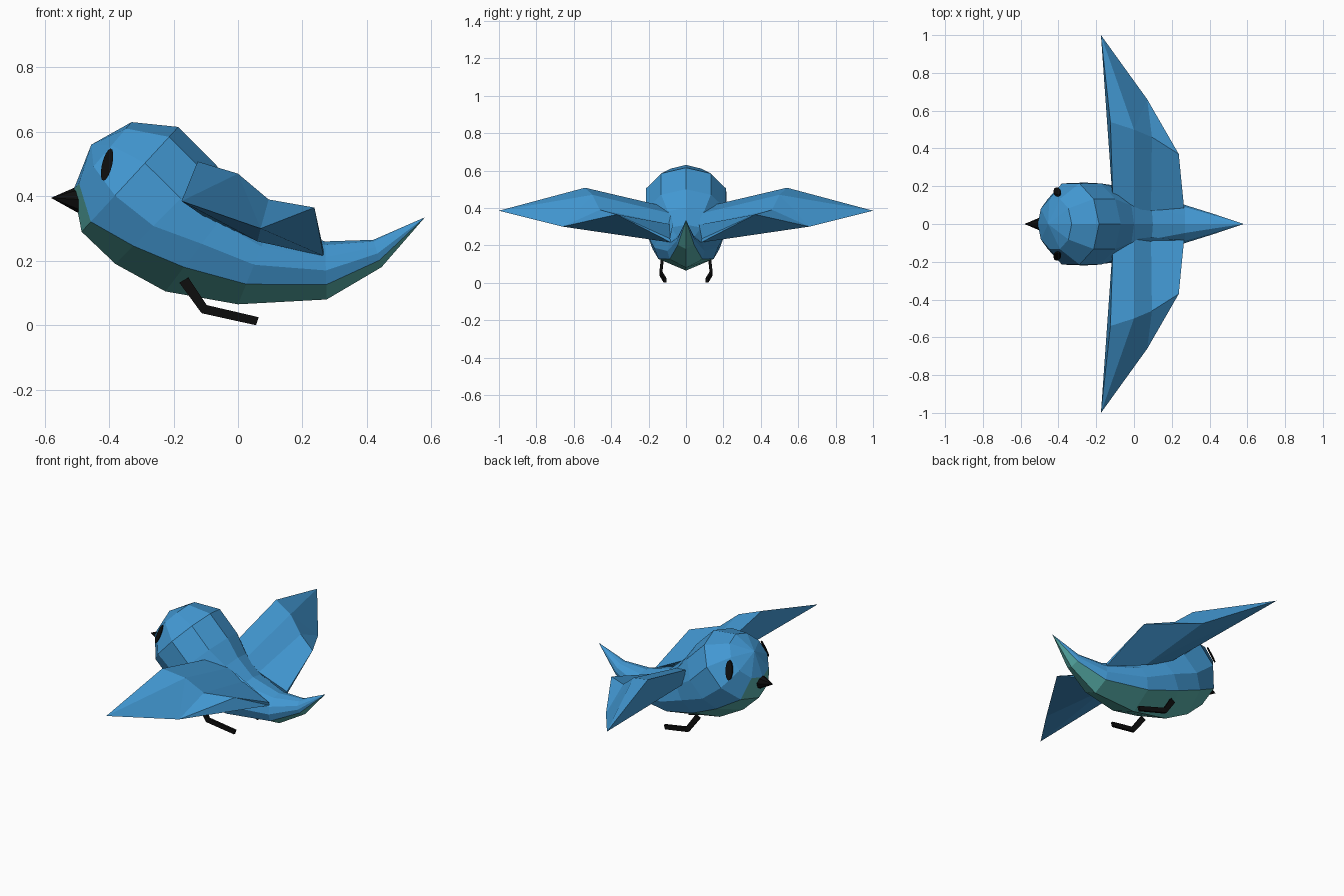
import bpy, bmesh, math
from mathutils import Vector

if "Cube" in bpy.data.objects:
    bpy.data.objects.remove(bpy.data.objects["Cube"])


def material(name, rgb):
    m = bpy.data.materials.new(name)
    m.diffuse_color = (*rgb, 1)
    m.use_nodes = True
    m.node_tree.nodes["Principled BSDF"].inputs["Base Color"].default_value = m.diffuse_color
    return m


BLUE = material("feather_blue", (0.055, 0.315, 0.65))
TEAL = material("belly_teal", (0.10, 0.44, 0.41))
BLACK = material("black", (0.004, 0.004, 0.004))


def finish(name, bm, *mats):
    bmesh.ops.recalc_face_normals(bm, faces=bm.faces)
    me = bpy.data.meshes.new(name)
    bm.to_mesh(me)
    bm.free()
    for m in mats:
        me.materials.append(m)
    ob = bpy.data.objects.new(name, me)
    bpy.context.collection.objects.link(ob)
    return ob


def from_faces(name, verts, faces, mat):
    bm = bmesh.new()
    vs = [bm.verts.new(v) for v in verts]
    for f in faces:
        bm.faces.new([vs[i] for i in f])
    return finish(name, bm, mat)


# Body: tilted ten-sided rings (top point, bottom point, half width, spacing)
ROUND = (0, 0.095, 0.345, 0.655, 0.905, 1)
CHEST = (0, 0.095, 0.345, 0.62, 0.82, 1)
REAR = (0, 0.06, 0.27, 0.5, 0.745, 1)
RINGS = [
    ((-0.33, 0.63), (-0.51, 0.42), 0.14, ROUND),
    ((-0.185, 0.615), (-0.485, 0.29), 0.226, ROUND),
    ((-0.07, 0.50), (-0.38, 0.19), 0.226, CHEST),
    ((0.0, 0.40), (-0.225, 0.105), 0.205, REAR),
    ((0.10, 0.31), (0.0, 0.065), 0.17, REAR),
    ((0.27, 0.26), (0.275, 0.08), 0.10, REAR),
    ((0.42, 0.265), (0.445, 0.18), 0.05, REAR),
]
bm = bmesh.new()
loops = []
for top, bot, w, spacing in RINGS:
    half = []
    for f in spacing:
        x = top[0] + (bot[0] - top[0]) * f
        z = top[1] + (bot[1] - top[1]) * f
        half.append((x, 2 * w * math.sqrt(f * (1 - f)), z))
    pts = half + [(x, -y, z) for x, y, z in half[-2:0:-1]]
    loops.append([bm.verts.new(p) for p in pts])
crown = bm.verts.new((-0.455, 0.0, 0.56))
tail_tip = bm.verts.new((0.58, 0.0, 0.335))
for j in range(10):
    k = (j + 1) % 10
    belly = 1 if j in (4, 5) else 0
    bm.faces.new((crown, loops[0][j], loops[0][k]))
    for a, b in zip(loops, loops[1:]):
        bm.faces.new((a[j], a[k], b[k], b[j])).material_index = belly
    bm.faces.new((loops[-1][j], loops[-1][k], tail_tip)).material_index = belly
finish("body", bm, BLUE, TEAL)

# Beak: low-poly cone pushed into the face
bm = bmesh.new()
tip = bm.verts.new((-0.58, 0, 0.395))
base = [bm.verts.new((-0.495, 0.036 * math.cos(a), 0.39 + 0.042 * math.sin(a)))
        for a in (i * math.tau / 8 for i in range(8))]
for i in range(8):
    bm.faces.new((tip, base[i], base[(i + 1) % 8]))
bm.faces.new(base)
finish("beak", bm, BLACK)

# Wing points: root row, middle row, trailing corner, tip, underside
WING = [
    (-0.11, 0.08, 0.40), (0.0, 0.08, 0.37), (0.09, 0.07, 0.31), (0.265, 0.085, 0.235),
    (-0.125, 0.54, 0.508), (0.0, 0.50, 0.47), (0.095, 0.46, 0.39), (0.237, 0.37, 0.365),
    (0.07, 0.66, 0.30), (-0.175, 1.0, 0.385),
    (-0.11, 0.17, 0.34), (0.06, 0.17, 0.26), (0.265, 0.08, 0.215),
]
WING_FACES = [
    (0, 1, 5, 4), (1, 2, 6, 5), (2, 3, 7, 6),        # inner top
    (4, 5, 9), (5, 8, 9), (5, 6, 8), (6, 7, 8),      # outer top
    (0, 4, 9, 10), (9, 11, 10), (9, 8, 11),          # leading edge, underside
    (8, 7, 12, 11), (7, 3, 12),                      # trailing underside
    (0, 10, 11, 12, 3, 2, 1),                        # root, inside the body
]

# Leg path: hip, ankle, toe
LEG = [Vector((-0.168, 0.125, 0.14)), Vector((-0.105, 0.135, 0.05)), Vector((0.06, 0.112, 0.0125))]


def leg(name, s):
    bm = bmesh.new()
    rows = []
    offsets = ((0.014, 0.008), (0.008, 0.0125), (0.004, 0.0125))
    for p, (dx, dz) in zip(LEG, offsets):
        rows.append([bm.verts.new((p.x + u * dx, s * (p.y + v * 0.007), p.z + u * dz))
                     for u, v in ((-1, -1), (1, -1), (1, 1), (-1, 1))])
    for a, b in zip(rows, rows[1:]):
        for i in range(4):
            k = (i + 1) % 4
            bm.faces.new((a[i], a[k], b[k], b[i]))
    bm.faces.new(rows[0])
    bm.faces.new(rows[-1])
    finish(name, bm, BLACK)


def eye(name, s):
    # Slanted oval plate lying along the head facet
    bm = bmesh.new()
    rims = []
    for lift in (0.165, 0.174):
        rim = []
        for i in range(16):
            a = i * math.tau / 16
            u, v = 0.016 * math.cos(a), 0.05 * math.sin(a)
            dx, dz = u + 0.22 * v, v
            y = lift + 0.716 * (0.75 * dx - 0.66 * dz)
            rim.append(bm.verts.new((-0.406 + dx, s * y, 0.498 + dz)))
        rims.append(rim)
        bm.faces.new(rim)
    for i in range(16):
        k = (i + 1) % 16
        bm.faces.new((rims[0][i], rims[0][k], rims[1][k], rims[1][i]))
    finish(name, bm, BLACK)


# Paired parts on both sides
for side, s in (("left", 1), ("right", -1)):
    from_faces("wing_" + side, [(x, s * y, z) for x, y, z in WING], WING_FACES, BLUE)
    leg("leg_" + side, s)
    eye("eye_" + side, s)
